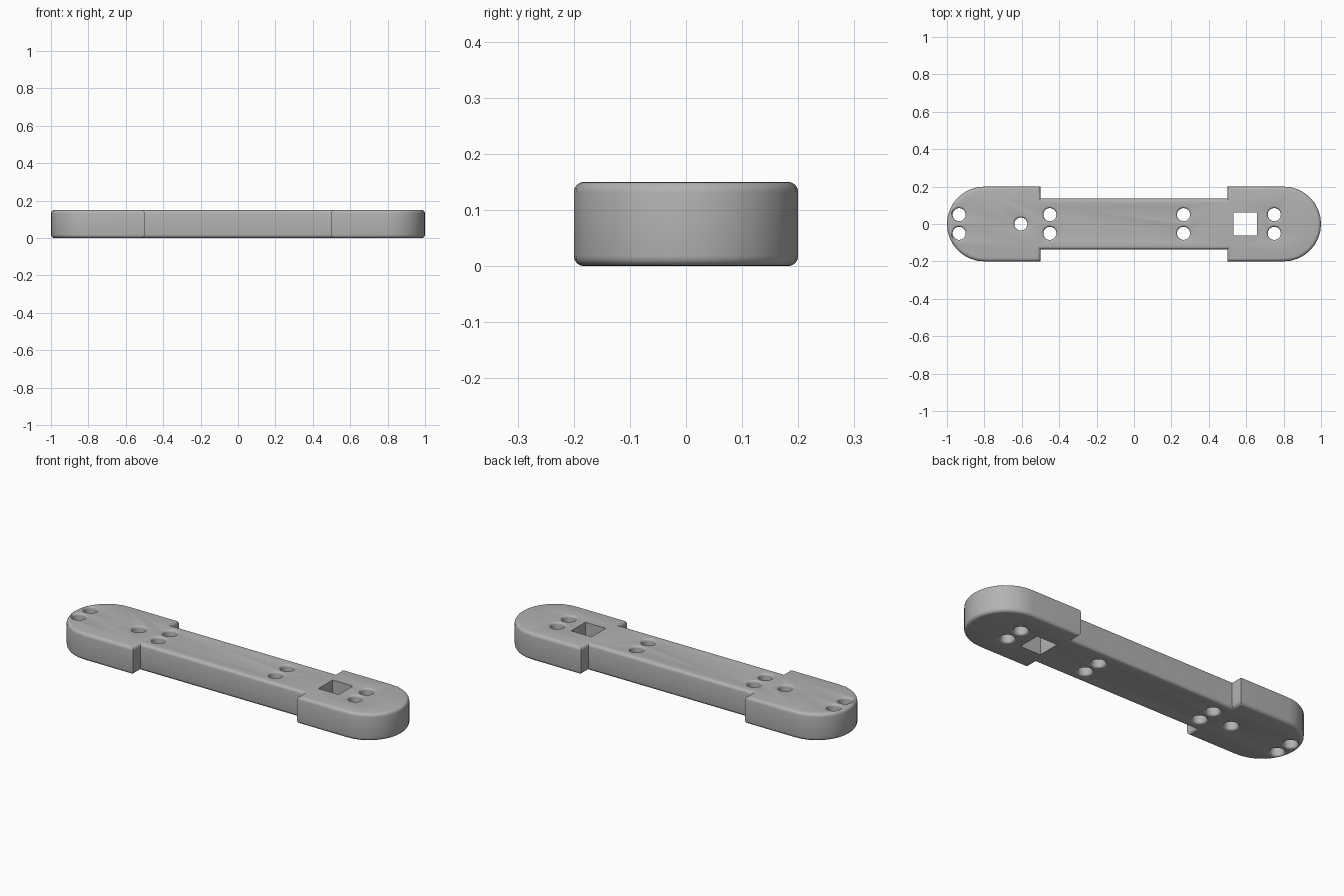
import bpy, bmesh, math

if "Cube" in bpy.data.objects:
    bpy.data.objects.remove(bpy.data.objects["Cube"])

HEIGHT, RADIUS, BAR, SHOULDER, CENTRE = 0.15, 0.2, 0.135, 0.5, 0.8
ROUND, SEGS = 0.018, 16


def finish(bm, name):
    bmesh.ops.recalc_face_normals(bm, faces=bm.faces[:])
    mesh = bpy.data.meshes.new(name)
    bm.to_mesh(mesh)
    bm.free()
    ob = bpy.data.objects.new(name, mesh)
    bpy.context.collection.objects.link(ob)
    return ob


# Outline: right rounded end, then the same turned half a circle
half = [(SHOULDER, -BAR), (SHOULDER, -RADIUS)]
for i in range(SEGS + 1):
    a = -math.pi / 2 + math.pi * i / SEGS
    half.append((CENTRE + RADIUS * math.cos(a), RADIUS * math.sin(a)))
half += [(SHOULDER, RADIUS), (SHOULDER, BAR)]
outline = half + [(-x, -y) for x, y in half]

# Solid link plate with rounded top and bottom rims
bm = bmesh.new()
base = bm.faces.new([bm.verts.new((x, y, 0)) for x, y in outline])
top = bmesh.ops.extrude_face_region(bm, geom=[base], use_keep_orig=True)
for v in top["geom"]:
    if isinstance(v, bmesh.types.BMVert):
        v.co.z = HEIGHT
bmesh.ops.recalc_face_normals(bm, faces=bm.faces[:])
rims = [e for e in bm.edges if abs(e.verts[0].co.z - e.verts[1].co.z) < 1e-5]
bmesh.ops.bevel(bm, geom=rims, offset=ROUND, offset_type='OFFSET', segments=4,
                profile=0.5, affect='EDGES', clamp_overlap=False)
plate = finish(bm, "link_plate")


# Cutter made of stacked rings, flared at both mouths when lip > 0
def hole_cutter(name, x, y, radius, lip, sides, turn=0.0):
    prof = [(radius + lip, -0.05)]
    if lip:
        arc = [(radius + lip * (1 - math.sin(t)), lip * (1 - math.cos(t)) - 0.0004)
               for t in (math.pi / 2 * k / 4 for k in range(5))]
        prof += arc + [(r, HEIGHT - z) for r, z in reversed(arc)]
    prof.append((radius + lip, HEIGHT + 0.05))
    bm = bmesh.new()
    rings = [[bm.verts.new((x + r * math.cos(turn + math.tau * i / sides),
                            y + r * math.sin(turn + math.tau * i / sides), z))
              for i in range(sides)] for r, z in prof]
    for lo, hi in zip(rings, rings[1:]):
        for i in range(sides):
            j = (i + 1) % sides
            bm.faces.new((lo[i], lo[j], hi[j], hi[i]))
    bm.faces.new(rings[0])
    bm.faces.new(rings[-1])
    return finish(bm, name)


# Round holes in pairs, one pivot hole and one square socket
spots = [(x, s * 0.05) for x in (-0.935, -0.45, 0.265, 0.75) for s in (-1, 1)]
spots.append((-0.605, 0.0))
cutters = [hole_cutter("round_hole_cutter", x, y, 0.035, 0.012, 24) for x, y in spots]
cutters.append(hole_cutter("square_hole_cutter", 0.595, 0, 0.062 * math.sqrt(2), 0, 4,
                           math.pi / 4))

bpy.context.view_layer.objects.active = plate
plate.select_set(True)
for c in cutters:
    mod = plate.modifiers.new("hole", 'BOOLEAN')
    mod.operation, mod.solver, mod.object = 'DIFFERENCE', 'EXACT', c
    bpy.ops.object.modifier_apply(modifier=mod.name)
for c in cutters:
    bpy.data.objects.remove(c)

grey = bpy.data.materials.new("plain grey")
grey.diffuse_color = (0.45, 0.45, 0.45, 1)
grey.use_nodes = True
grey.node_tree.nodes["Principled BSDF"].inputs["Base Color"].default_value = grey.diffuse_color
plate.data.materials.clear()
plate.data.materials.append(grey)
bpy.ops.object.shade_smooth_by_angle(angle=math.radians(30))
